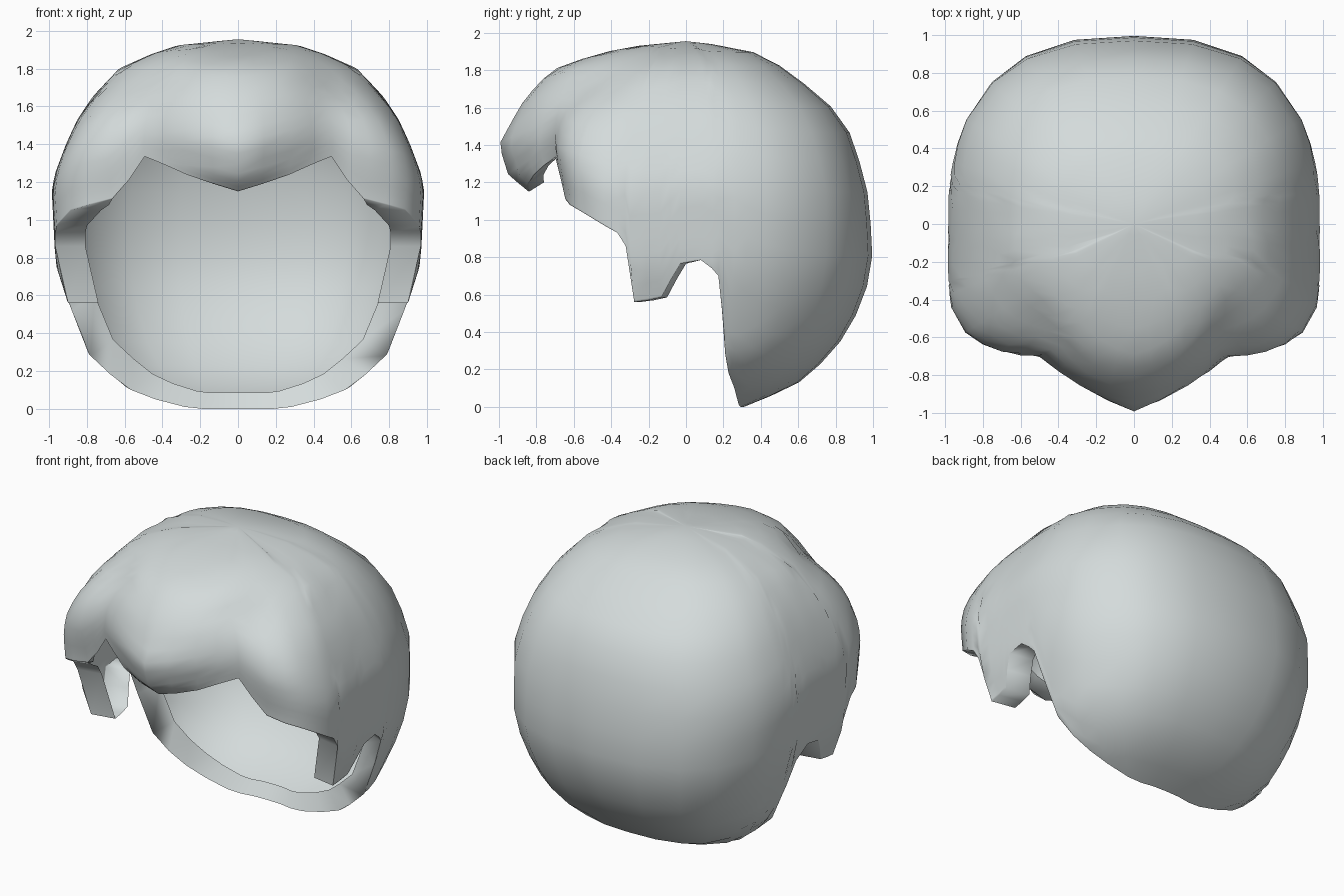
import bpy, bmesh, math
from mathutils import Vector

if "Cube" in bpy.data.objects:
    bpy.data.objects.remove(bpy.data.objects["Cube"])

# Level table: z, half width, back depth, front depth, extra fringe depth at the middle
LEVELS = [
    (0.00, 0.40, 0.31, 0.50, 0.0), (0.11, 0.62, 0.58, 0.60, 0.0),
    (0.29, 0.80, 0.79, 0.64, 0.0), (0.56, 0.90, 0.95, 0.64, 0.0),
    (0.75, 0.96, 0.99, 0.64, 0.0), (0.85, 0.97, 1.00, 0.64, 0.0),
    (1.15, 0.985, 0.97, 0.66, 0.18), (1.24, 0.97, 0.95, 0.68, 0.27),
    (1.40, 0.91, 0.90, 0.71, 0.29), (1.53, 0.85, 0.85, 0.70, 0.23),
    (1.65, 0.77, 0.73, 0.64, 0.22), (1.80, 0.63, 0.54, 0.46, 0.26),
    (1.88, 0.45, 0.41, 0.36, 0.14), (1.925, 0.31, 0.27, 0.25, 0.06),
    (1.955, 0.0005, 0.0005, 0.0005, 0.0)]

# Lower edge of the right half, front to back (x and y give the direction)
RIM = [
    (0.00, -0.67, 1.15), (0.13, -0.67, 1.19), (0.27, -0.67, 1.24),
    (0.38, -0.68, 1.29), (0.49, -0.69, 1.335), (0.58, -0.67, 1.21),
    (0.66, -0.64, 1.11), (0.78, -0.62, 1.08), (0.87, -0.56, 1.05),
    (0.92, -0.42, 0.97), (0.95, -0.36, 0.93), (0.96, -0.32, 0.86),
    (0.90, -0.277, 0.56), (0.90, -0.20, 0.57), (0.90, -0.13, 0.585),
    (0.93, -0.08, 0.68), (0.96, -0.03, 0.765), (0.97, 0.08, 0.785),
    (0.96, 0.14, 0.74), (0.95, 0.175, 0.70), (0.87, 0.19, 0.52),
    (0.78, 0.21, 0.28), (0.68, 0.23, 0.18), (0.57, 0.26, 0.10),
    (0.45, 0.28, 0.05), (0.31, 0.31, 0.01), (0.20, 0.31, 0.0),
    (0.10, 0.31, 0.0), (0.00, 0.31, 0.0)]
ROWS = 18
TOP = LEVELS[-1][0]


def level(z):
    for a, b in zip(LEVELS, LEVELS[1:]):
        if z <= b[0]:
            t = (z - a[0]) / (b[0] - a[0])
            return [p + (q - p) * t for p, q in zip(a[1:], b[1:])]
    return LEVELS[-1][1:]


def surface_point(phi, z):
    """Point of the dome in direction phi at height z."""
    width, back, front, fringe = level(z)
    c, s = math.cos(phi), math.sin(phi)
    blend = min(1, max(0, (z - 1.35) / 0.35))
    depth, n = (back, 2.6) if s > 0 else (front, 5.8 - 2.6 * blend)
    r = (abs(c / width) ** n + abs(s / depth) ** n) ** (-1 / n)
    x, y = r * c, r * s
    if s < 0:  # fringe: pointed wedge below, rounded above
        y -= fringe * max(0.0, 1 - (abs(x) / 0.5) ** (1.15 + 0.85 * blend))
    return Vector((x, y, z))


def rim_shift(i, x):
    """Step from the outer edge to the inner edge of the lip at column i."""
    side = 1 if x >= 0 else -1
    if i < 7:                                   # fringe
        return Vector((0, 0.08, 0.05))
    if i == 7:                                  # temple corner
        return Vector((-0.10 * side, 0.06, 0))
    if i < 17:                                  # temple and sideburn
        return Vector((-0.16 * side, 0.03, 0))
    if i < 20:                                  # ear notch
        return Vector((-0.13 * side, 0.02, 0.03))
    return Vector((-0.12 * side * min(1, abs(x) / 0.6), 0.06, 0.085))  # nape


# Hair shell: columns run from the lower edge up to the crown
half = list(enumerate(RIM))
columns = half + [(i, (-p[0], p[1], p[2])) for i, p in half[-2:0:-1]]
bm = bmesh.new()
shell, lip = [], []
for i, (x, y, z0) in columns:
    phi = math.atan2(y, x)
    pts = [surface_point(phi, z0 + (TOP - z0) * (1 - math.cos(j / ROWS * math.pi)) / 2)
           for j in range(ROWS + 1)]
    shell.append([bm.verts.new(p) for p in pts])
    lip.append(bm.verts.new(pts[0] + rim_shift(i, x)))
count = len(columns)
for i in range(count):
    k = (i + 1) % count
    for j in range(ROWS):
        bm.faces.new((shell[i][j], shell[k][j], shell[k][j + 1], shell[i][j + 1]))
    # lip turned inwards along the lower edge
    bm.faces.new((shell[i][0], lip[i], lip[k], shell[k][0]))
bmesh.ops.remove_doubles(bm, verts=bm.verts[:], dist=0.002)
mesh = bpy.data.meshes.new("hair_shell")
bm.to_mesh(mesh)
bm.free()

hair = bpy.data.objects.new("hair_shell", mesh)
bpy.context.collection.objects.link(hair)
mat = bpy.data.materials.new("pale_grey")
mat.diffuse_color = (0.66, 0.71, 0.71, 1)
mat.use_nodes = True
mat.node_tree.nodes["Principled BSDF"].inputs["Base Color"].default_value = mat.diffuse_color
mesh.materials.append(mat)
bpy.context.view_layer.objects.active = hair
hair.select_set(True)
bpy.ops.object.shade_smooth_by_angle(angle=math.radians(85))
